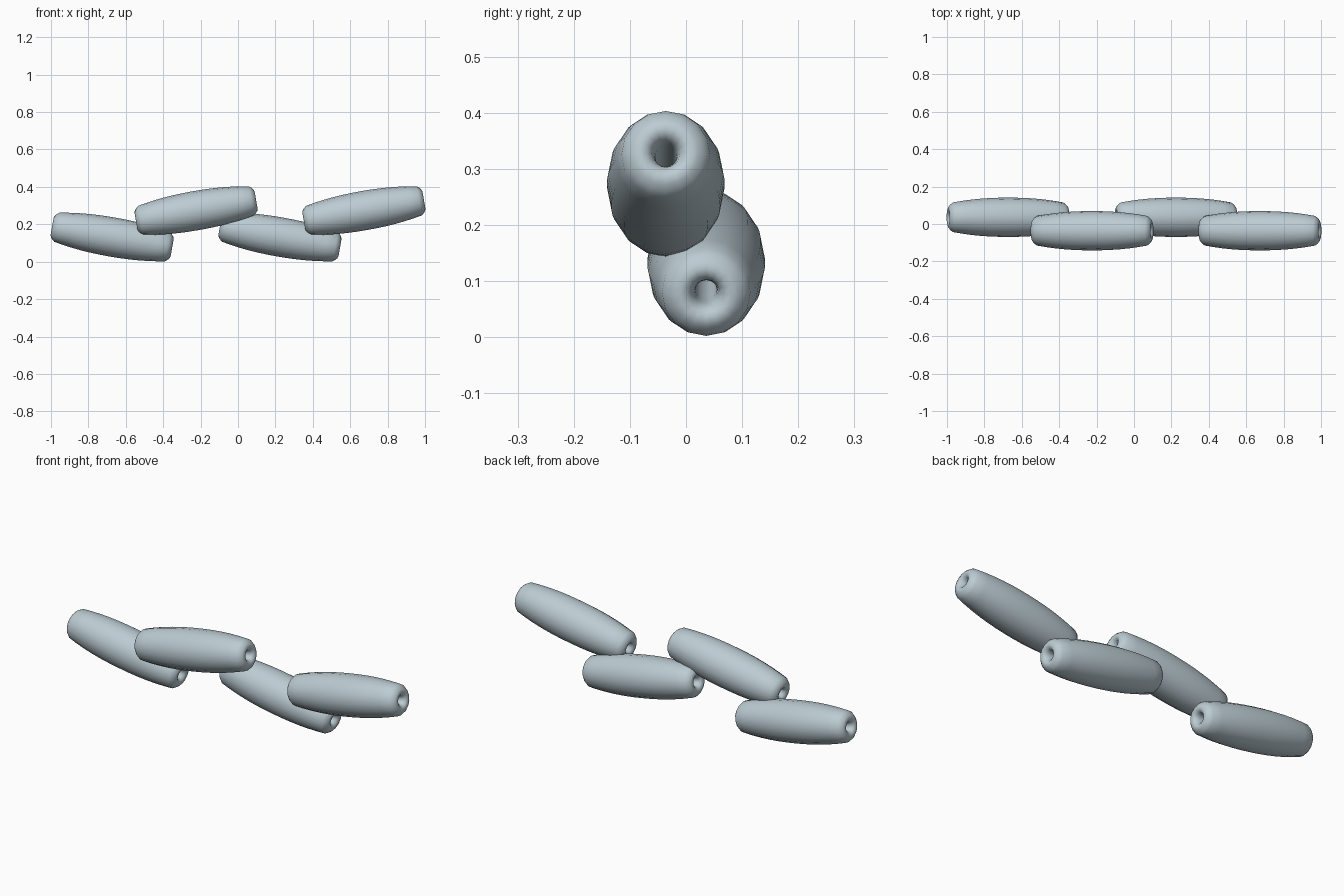
import bpy, bmesh, math
from mathutils import Matrix, Vector

cube = bpy.data.objects.get("Cube")
if cube:
    bpy.data.objects.remove(cube, do_unlink=True)

SIDES = 16
TILT = math.radians(10)

mat = bpy.data.materials.new("pale blue grey")
mat.use_nodes = True
colour = (0.50, 0.60, 0.65, 1)
mat.diffuse_color = colour
mat.node_tree.nodes["Principled BSDF"].inputs["Base Color"].default_value = colour

# Half profile of a bead as (distance along axis, radius): barrel, rounded lip, dimple
barrel = [(0.05 * i, 0.105 - 0.026 * (i / 6) ** 2.2) for i in range(7)]
lip = [(0.313, 0.069), (0.322, 0.058), (0.326, 0.046), (0.322, 0.034),
       (0.312, 0.025), (0.295, 0.021), (0.275, 0.019)]
half = barrel + lip
profile = [(-s, r) for s, r in reversed(half[1:])] + half


def make_bead(name, location, tilt):
    bm = bmesh.new()
    rings = []
    for s, r in profile:
        rings.append([bm.verts.new((s, r * math.sin(a), r * math.cos(a)))
                      for a in (math.tau * k / SIDES for k in range(SIDES))])
    for lower, upper in zip(rings, rings[1:]):
        for k in range(SIDES):
            n = (k + 1) % SIDES
            bm.faces.new((lower[k], lower[n], upper[n], upper[k]))
    # Join the two dimples into a thread hole
    for k in range(SIDES):
        n = (k + 1) % SIDES
        bm.faces.new((rings[-1][k], rings[-1][n], rings[0][n], rings[0][k]))
    bmesh.ops.recalc_face_normals(bm, faces=bm.faces)
    bm.transform(Matrix.Rotation(tilt, 4, 'Y'))
    for face in bm.faces:
        face.smooth = True
    mesh = bpy.data.meshes.new(name)
    bm.to_mesh(mesh)
    bm.free()
    mesh.materials.append(mat)
    bead = bpy.data.objects.new(name, mesh)
    bead.location = Vector(location)
    bpy.context.collection.objects.link(bead)


# Beads alternate low at the back and high at the front
for i in range(4):
    high = i % 2
    make_bead(f"{'high' if high else 'low'}_bead_{i // 2 + 1}",
              (-0.673 + 0.4487 * i, -0.036 if high else 0.036, 0.273 if high else 0.132),
              -TILT if high else TILT)
